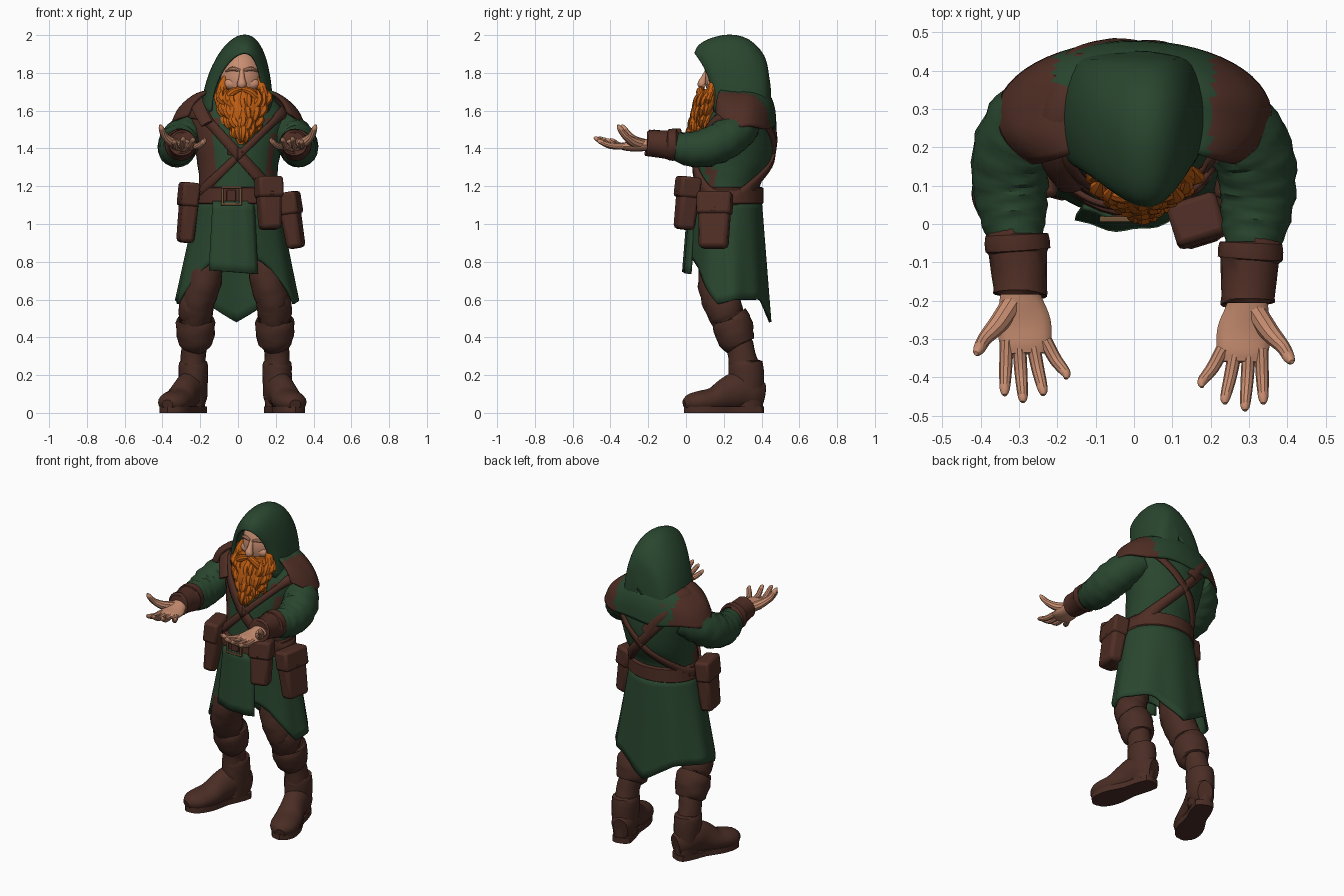
import bpy, bmesh, math, random
from mathutils import Vector, Matrix

if "Cube" in bpy.data.objects:
    bpy.data.objects.remove(bpy.data.objects["Cube"])
random.seed(4)
PI = math.pi

def mat(name, r, g, b):
    m = bpy.data.materials.new(name)
    m.diffuse_color = (r, g, b, 1)
    m.use_nodes = True
    m.node_tree.nodes["Principled BSDF"].inputs["Base Color"].default_value = m.diffuse_color
    return m
GREEN = mat("forest green cloth", .022, .061, .028)
BROWN = mat("brown leather", .078, .027, .018)
BOOT = mat("dark boot leather", .068, .026, .018)
SKIN = mat("skin", .58, .27, .165)
HAIR = mat("orange hair", .52, .11, .006)
METAL = mat("dull bronze", .16, .085, .04)

def finish(name, bm, mats, rule=None, solid=0, bevel=0):
    bmesh.ops.recalc_face_normals(bm, faces=bm.faces)
    me = bpy.data.meshes.new(name)
    bm.to_mesh(me)
    bm.free()
    ob = bpy.data.objects.new(name, me)
    bpy.context.collection.objects.link(ob)
    for m in mats if isinstance(mats, list) else [mats]:
        me.materials.append(m)
    for p in me.polygons:
        p.use_smooth = True
        if rule:
            p.material_index = rule(p.center)
    if solid:
        s = ob.modifiers.new("thickness", 'SOLIDIFY')
        s.thickness, s.offset = solid, 0
    if bevel:
        b = ob.modifiers.new("bevel", 'BEVEL')
        b.width, b.segments = bevel, 2
    return ob

def grid(name, rows, mats, closed=True, caps=True, **kw):
    bm = bmesh.new()
    vs = [[bm.verts.new(p) for p in r] for r in rows]
    n = len(rows[0])
    for a, b in zip(vs, vs[1:]):
        for j in range(n if closed else n - 1):
            k = (j + 1) % n
            bm.faces.new((a[j], a[k], b[k], b[j]))
    if closed and caps:
        bm.faces.new(vs[0])
        bm.faces.new(vs[-1])
    return finish(name, bm, mats, **kw)

def spline(pts, k=4):
    out = []
    for i in range(len(pts) - 1):
        p0, p1, p2, p3 = pts[max(i-1, 0)], pts[i], pts[i+1], pts[min(i+2, len(pts)-1)]
        for s in range(k):
            t = s / k
            out.append(tuple(.5*(2*b + (c-a)*t + (2*a-5*b+4*c-d)*t*t + (3*b-a-3*c+d)*t**3)
                             for a, b, c, d in zip(p0, p1, p2, p3)))
    return out + [tuple(pts[-1])]

# tube along a path of (x, y, z, side radius, up radius)
def tube(name, pts, mats, n=16, k=4, ref=(0, 0, 1), fold=0, floor=None, **kw):
    pts = spline([p if len(p) == 5 else (*p, p[3]) for p in pts], k)
    rows = []
    for i, p in enumerate(pts):
        t = (Vector(pts[min(i+1, len(pts)-1)][:3]) - Vector(pts[max(i-1, 0)][:3])).normalized()
        side = t.cross(Vector(ref)).normalized()
        up = side.cross(t)
        row = []
        for j in range(n):
            a = 2*PI*j/n
            f = 1 + fold*(math.sin(2*a + 2.1*i) + .6*math.sin(3*a - 1.7*i)) + fold*random.uniform(-.4, .4)
            v = Vector(p[:3]) + side*p[3]*math.cos(a)*f + up*p[4]*math.sin(a)*f
            if floor is not None:
                v.z = max(v.z, floor)
            row.append(v)
        rows.append(row)
    return grid(name, rows, mats, **kw)

# stack of horizontal ellipses (x, y, z, rx, ry)
def loft(name, rings, mats, n=32, k=4, fold=0, **kw):
    rows = [[(x + rx*math.sin(2*PI*j/n)*(1 + fold*math.sin(5*2*PI*j/n + 2*i)),
              y - ry*math.cos(2*PI*j/n)*(1 + fold*math.sin(7*2*PI*j/n + i)), z) for j in range(n)]
            for i, (x, y, z, rx, ry) in enumerate(spline(rings, k))]
    return grid(name, rows, mats, **kw)

def lerp(tab, f):
    for (a, u), (b, v) in zip(tab, tab[1:]):
        if f <= b:
            return u + (v-u)*(f-a)/(b-a)
    return tab[-1][1]

# torso with side vest panels
TORSO = [(0, .21, 1.08, .215, .175), (0, .215, 1.2, .205, .175), (0, .25, 1.32, .215, .20),
         (0, .27, 1.45, .24, .20), (0, .285, 1.56, .26, .18), (0, .3, 1.64, .21, .15), (0, .3, 1.7, .13, .11)]
loft("tunic_torso", TORSO, [GREEN, BROWN], fold=.008,
     rule=lambda c: int(c.z < 1.62 and ((c.x < -.12 and c.y < .21) or (c.x > .16 and c.y < .15))))

# skirt with shaped hem: raised in front, long tail at the back
HEM = [(0, .48), (.2, .60), (.45, .60), (.6, .575), (.68, .65), (.78, .76), (.86, .81), (1, .81)]
rows = []
for i in range(13):
    s, row = i/12, []
    for j in range(64):
        th = 2*PI*j/64 - PI
        z = 1.12 + (lerp(HEM, abs(th)/PI) - 1.12)*s
        d = (1.12 - z)/.55
        w = 1 + .025*d*math.sin(9*th + 1)
        row.append((-.008*d + (.212 + .112*d)*math.sin(th)*w, .215 + .013*d + (.18 + .026*d)*math.cos(th)*w, z))
    rows.append(row)
grid("tunic_skirt", rows, GREEN, caps=False, solid=.014)

# front flap
grid("front_flap", [[(-.025 + u*(.108 + .02*s), .02 - .03*s + .03*u*u + .004*math.sin(7*u), 1.12 - .375*s - .01*u*s)
                     for u in [i/6 - 1 for i in range(13)]] for s in [i/8 for i in range(9)]],
     GREEN, closed=False, solid=.016)

# belt and buckle
loft("belt", [(0, .213, 1.105, .225, .190), (0, .213, 1.11, .23, .196), (0, .215, 1.19, .222, .194),
              (0, .215, 1.195, .215, .186)], BROWN, k=1)

def box(name, c, size, m, rz=0, rx=0, bevel=.008, low=1.0):
    bm = bmesh.new()
    bmesh.ops.create_cube(bm, size=1)
    for v in bm.verts:
        k = low if v.co.z < 0 else 1
        v.co = Vector((v.co.x*size[0]*k, v.co.y*size[1]*k, v.co.z*size[2]))
    bm.transform(Matrix.Translation(c) @ Matrix.Rotation(rz, 4, 'Z') @ Matrix.Rotation(rx, 4, 'X'))
    return finish(name, bm, m, bevel=bevel)

for nm, c, sz in (("top", (-.035, .012, 1.195), (.11, .014, .014)), ("bottom", (-.035, .012, 1.105), (.11, .014, .014)),
                  ("left", (-.083, .014, 1.15), (.014, .014, .09)), ("right", (.013, .014, 1.15), (.014, .014, .09))):
    box("buckle_" + nm, c, sz, METAL, bevel=.003)
box("buckle_tongue", (-.035, .016, 1.15), (.05, .014, .06), BROWN, bevel=.004)

# belt pouches, each a tapered bag with a lid and a stud
def pouch(name, c, w, d, h, rz, rx=0):
    M = Matrix.Translation(c) @ Matrix.Rotation(rz, 4, 'Z') @ Matrix.Rotation(rx, 4, 'X')
    box(name + "_bag", M @ Vector((0, 0, -.01)), (w*.94, d, h - .02), BROWN, rz, rx, .022, .88)
    box(name + "_lid", M @ Vector((0, -.006, h*.3)), (w, d*1.04, h*.4), BROWN, rz, rx, .016, 1)
    box(name + "_stud", M @ Vector((0, -d*.53, h*.17)), (.02, .012, .02), BROWN, rz, rx, .004)
pouch("front_pouch", (.165, .005, 1.11), .135, .11, .28, .3, -.12)
pouch("right_pouch", (.285, .15, 1.02), .185, .095, .30, 1.4, -.16)
pouch("left_pouch", (-.265, .15, 1.06), .175, .09, .32, -1.4, -.1)

# chest straps crossing on front and back
def torso_at(z):
    return [lerp([(r[2], r[i]) for r in TORSO], z) for i in (1, 3, 4)]

def strap(name, z0, slope, half):
    rows = []
    for j in range(61):
        a, z = 2*PI*j/60, z0
        for _ in range(25):
            z = .5*z + .5*min(1.6, max(1.14, z0 + slope*torso_at(z)[1]*math.sin(a)))
        row = []
        for s in (-1, 0, 1):
            zz = z + s*half*1.35
            y, rx, ry = torso_at(zz)
            row.append(((rx + .01)*math.sin(a), y - (ry + .01)*math.cos(a), zz))
        rows.append(row)
    grid(name, rows, BROWN, closed=False, solid=.014)
strap("wide_chest_strap", 1.37, -1.15, .03)
strap("narrow_chest_strap", 1.36, 1.0, .02)
box("strap_clasp", (-.03, .062, 1.39), (.05, .02, .05), BROWN, .1, 0, .005)

# shoulder mantle, brown on the shoulders, green between them
rows = []
PROF = spline([(.14, .11, 1.70), (.225, .155, 1.675), (.31, .18, 1.60), (.352, .186, 1.51)], 4)
for i, (rx, ry, z) in enumerate(PROF):
    row = []
    for j in range(41):
        th = (j/20 - 1)*2.3
        zz = z + .07*(i/(len(PROF)-1))*max(0, abs(th) - 1.6)/.7 + .008*math.sin(6*th)*i/12
        row.append((rx*math.sin(th), .285 + ry*math.cos(th), zz))
    rows.append(row)
grid("shoulder_mantle", rows, [GREEN, BROWN], closed=False, solid=.016,
     rule=lambda c: int(abs(c.x) > .2 or (c.y < .3 and c.x < 0)))
tube("shoulder_strap", [(-.165, .09, 1.53, .033, .01), (-.215, .165, 1.63, .035, .01), (-.21, .28, 1.685, .035, .01),
                        (-.17, .39, 1.67, .035, .01), (-.15, .435, 1.62, .035, .01)], BROWN, n=10, ref=(-.5, 0, 1))
tube("shoulder_strap_back", [(-.18, .38, 1.67, .035, .01), (-.15, .437, 1.605, .035, .01), (-.10, .462, 1.54, .033, .01),
                             (-.04, .474, 1.45, .032, .01)], BROWN, n=10, ref=(0, 1, .3))

# hood: arches from the face opening to the closed back
HOOD = [(.05, 1.905, .15, .132, 1.60), (.07, 1.945, .16, .155, 1.59), (.13, 1.98, .19, .172, 1.58),
        (.23, 2.0, .25, .184, 1.57), (.33, 1.975, .33, .182, 1.57), (.41, 1.89, .41, .155, 1.57),
        (.435, 1.78, .435, .11, 1.57), (.445, 1.70, .445, .02, 1.57)]
rows = []
for yt, zt, yb, w, zb in spline(HOOD, 3):
    row = []
    for j in range(33):
        a = PI*j/32
        s = math.sin(a)
        row.append((-.005 + .04*s**2 - w*math.cos(a), yb + (yt-yb)*s**2.5, zb + (zt-.003-zb)*s**1.05))
    rows.append(row)
grid("hood", rows, GREEN, closed=False, solid=.012)

# head, nose, brow, cheeks
def ball(name, c, r, m):
    bm = bmesh.new()
    bmesh.ops.create_uvsphere(bm, u_segments=24, v_segments=16, radius=1)
    bm.transform(Matrix.Translation(c) @ Matrix.Diagonal((*r, 1)))
    return finish(name, bm, m)
ball("head", (.02, .215, 1.77), (.112, .115, .15), SKIN)
tube("nose", [(.02, .115, 1.815, .012), (.02, .095, 1.77, .017), (.02, .085, 1.74, .026, .024), (.02, .1, 1.725, .016)],
     SKIN, n=12, ref=(0, 1, 0))
for s in (-1, 1):
    ball("cheek", (.02 + s*.052, .14, 1.742), (.042, .027, .03), SKIN)
    tube("brow", [(.02 + s*.01, .108, 1.812, .008), (.02 + s*.05, .112, 1.822, .011), (.02 + s*.085, .135, 1.808, .005)], SKIN, n=8)
    tube("moustache", [(.02, .085, 1.715, .014), (.02 + s*.045, .075, 1.70, .022), (.02 + s*.085, .085, 1.65, .018),
                       (.02 + s*.1, .09, 1.60, .004)], HAIR, n=10)
    tube("sideburn", [(.02 + s*.09, .155, 1.78, .01), (.02 + s*.105, .14, 1.72, .026), (.022 + s*.115, .125, 1.65, .03),
                      (.022 + s*.1, .11, 1.58, .012)], HAIR, n=10, ref=(0, 1, 0))

# beard core and layered locks
loft("beard_core", [(.015, .05, 1.42, .012, .01), (.018, .075, 1.5, .06, .05), (.022, .105, 1.58, .1, .08),
                    (.024, .13, 1.66, .118, .085), (.022, .16, 1.715, .11, .08)], HAIR, n=28, fold=.03)
for layer, (z, drop, spread) in enumerate(((1.69, .11, 1.06), (1.64, .13, .98), (1.58, .12, .78), (1.53, .11, .46))):
    for i in range(9):
        u = (i/4 - 1) + random.uniform(-.07, .07)
        x = .022 + .125*spread*math.sin(u*1.35)
        y = .14 - (.085 + .012*layer)*math.cos(u*1.35)
        d = drop*random.uniform(.75, 1.15)*(1 - .25*abs(u))
        b = random.uniform(-.012, .012)
        tube("beard_lock", [(x, y + .025, z + .02, .006), (x + b, y, z - d*.3, .025, .018),
                            (.02 + (x-.02)*.82 - b, y - .008, z - d*.7, .018, .014), (.02 + (x-.02)*.62, y - .005, z - d, .002)],
             HAIR, n=7, k=3, ref=(0, 1, 0))

# arms, cuffs and open hands, palms up
for s, dy, side in ((1, 0, "right"), (-1, .022, "left")):
    def T(name, pts, m, **kw):
        tube(side + "_" + name, [(s*p[0], p[1] + dy, *p[2:]) for p in pts], m, **kw)
    T("sleeve", [(.20, .31, 1.52, .085), (.265, .265, 1.485, .1), (.31, .185, 1.435, .106), (.323, .09, 1.40, .1),
                 (.315, .0, 1.40, .088), (.305, -.07, 1.42, .066)], GREEN, n=20, k=5, fold=.03)
    T("cuff", [(.305, -.045, 1.42, .06), (.305, -.05, 1.42, .083), (.303, -.09, 1.42, .084), (.302, -.1, 1.42, .076),
               (.297, -.19, 1.428, .07), (.297, -.205, 1.43, .07), (.297, -.206, 1.43, .045)], BROWN, n=20, k=2, fold=.012)
    T("palm", [(.295, -.17, 1.425, .046, .034), (.295, -.22, 1.418, .056, .03), (.287, -.28, 1.41, .07, .026),
               (.283, -.335, 1.412, .066, .02), (.282, -.36, 1.417, .05, .01)], SKIN, n=16)
    T("thumb", [(.315, -.225, 1.42, .028), (.352, -.28, 1.435, .026), (.388, -.32, 1.465, .019),
                (.405, -.35, 1.505, .015), (.412, -.36, 1.525, .006)], SKIN, n=10)
    for bx, tx, ty, tz in ((.232, .178, -.425, 1.45), (.265, .238, -.468, 1.455), (.30, .29, -.486, 1.46), (.332, .337, -.468, 1.445)):
        T("finger", [(bx, -.325, 1.412, .018), ((bx+tx)/2, (ty-.325)/2, 1.415, .017),
                     (tx, ty + .015, tz - .01, .013), (tx, ty, tz, .005)], SKIN, n=10)

# legs: trousers, boot folds, shaft and shoe
for s, side, ox, toe in ((1, "right", .195, (.285, .055)), (-1, "left", -.225, (-.35, .06))):
    V = (0, 1, 0)
    tube(side + "_trouser", [(s*.09, .22, 1.0, .07, .08), (ox*.68, .19, .84, .085, .1), (ox*.8, .17, .7, .093, .106),
                             (ox*.95, .19, .58, .088, .1), (ox, .24, .46, .075, .085)], BOOT, n=20, k=5, ref=V, fold=.025)
    tube(side + "_knee_wrap", [(ox*.95, .18, .60, .07), (ox*.97, .185, .595, .09, .096), (ox, .215, .52, .09, .094),
                               (ox, .22, .51, .08)], BOOT, n=20, k=2, ref=V, fold=.015)
    tube(side + "_boot_cuff", [(ox, .235, .50, .07), (ox, .24, .495, .1, .1), (ox, .255, .43, .102, .104),
                               (ox, .275, .365, .088, .088), (ox, .28, .355, .06)], BOOT, n=20, k=3, ref=V, fold=.02)
    bx = ox + s*.012
    tube(side + "_boot_shaft", [(ox, .275, .40, .07), (bx, .297, .3, .066, .074), (bx, .31, .2, .072, .085),
                                (bx, .32, .08, .07, .085)], BOOT, n=20, ref=V, fold=.015)
    tube(side + "_ankle_collar", [(bx, .315, .27, .06), (bx, .315, .266, .075, .09), (bx, .322, .18, .078, .09),
                                  (bx, .322, .03, .062, .085)], BOOT, n=20, k=3, ref=V, fold=.012)
    heel = Vector((bx, .33, 0))
    d = (Vector((*toe, 0)) - heel).normalized()
    def at(t, z, w, h):
        p = heel + d*t
        return (p.x, p.y, z, w, h)
    tube(side + "_shoe", [at(-.078, .09, .045, .07), at(-.03, .10, .07, .09), at(.04, .12, .076, .1), at(.11, .1, .074, .092),
                          at(.19, .07, .084, .066), at(.27, .058, .084, .058), at(.32, .052, .066, .048), at(.352, .045, .03, .025)],
         BOOT, n=20, floor=.012)
    q = Vector((-d.y, d.x, 0))
    outline = spline([(-.08, .02), (-.06, .055), (.03, .062), (.1, .06), (.19, .078), (.27, .077), (.33, .05), (.355, .0)], 2)
    loop = [heel + d*t + q*w for t, w in outline] + [heel + d*t - q*w for t, w in outline[-2::-1]]
    grid(side + "_sole", [[p + Vector((0, 0, z)) for p in loop] for z in (0, .035)], BOOT)
    # laces
    for i, t in enumerate((.09, .12, .15)):
        c = heel + d*t + Vector((0, 0, .205 - .028*i))
        a, b = c + q*.045 - Vector((0, 0, .03)), c - q*.045 - Vector((0, 0, .03))
        tube(side + "_lace", [(*a, .006), (*c, .007), (*b, .006)], BOOT, n=6)

# crisp edges, smooth surfaces
for ob in bpy.context.scene.objects:
    ob.select_set(True)
    bpy.context.view_layer.objects.active = ob
bpy.ops.object.shade_smooth_by_angle(angle=math.radians(35))
